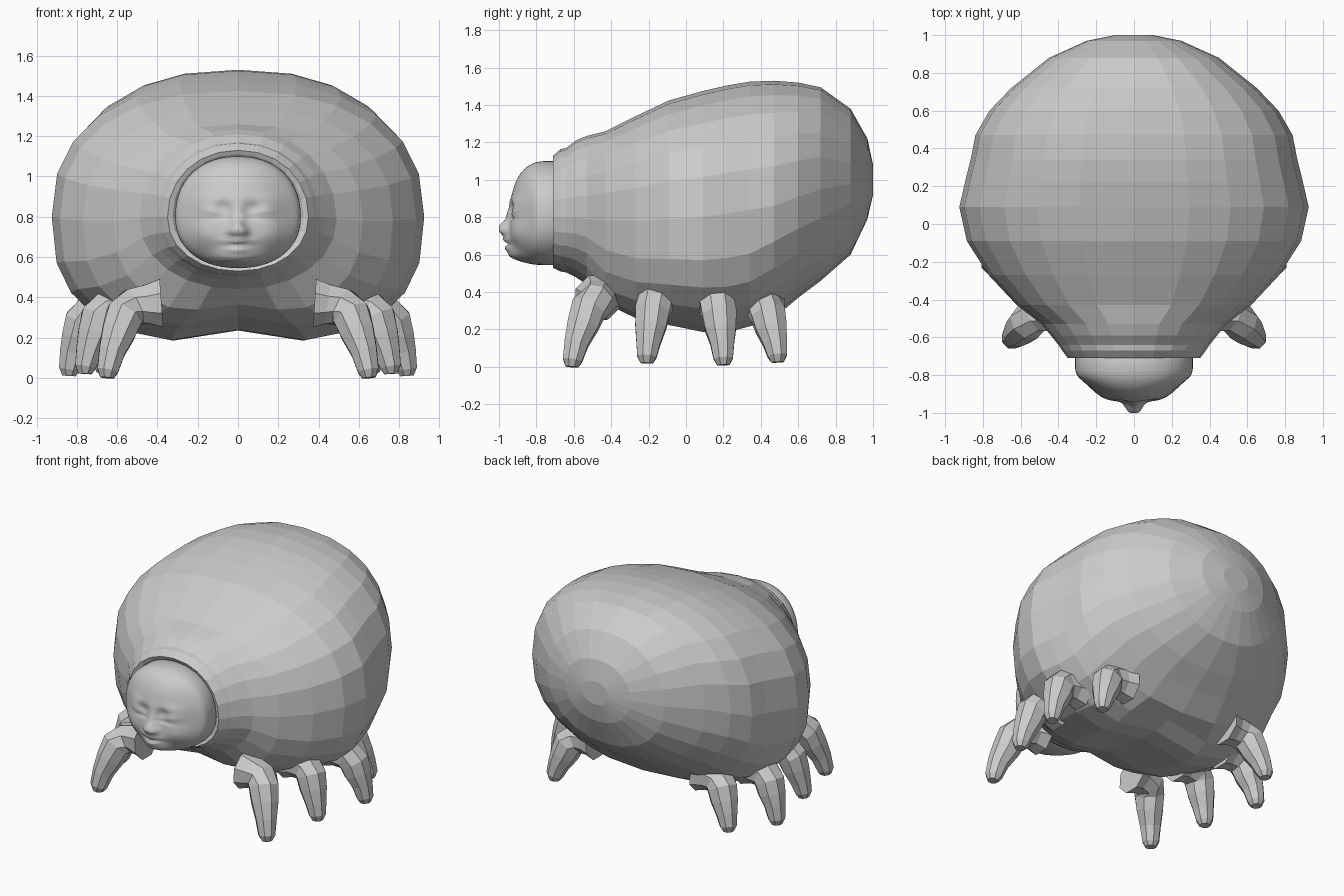
import bpy, bmesh, math
from mathutils import Vector

if "Cube" in bpy.data.objects:
    bpy.data.objects.remove(bpy.data.objects["Cube"])

skin = bpy.data.materials.new("grey skin")
skin.diffuse_color = (0.6, 0.6, 0.6, 1)
skin.use_nodes = True
skin.node_tree.nodes["Principled BSDF"].inputs["Base Color"].default_value = skin.diffuse_color


def make(name, rings, cap_start=True, cap_end=True):
    """Skin a list of closed rings into one object."""
    bm = bmesh.new()
    rows = [[bm.verts.new(p) for p in ring] for ring in rings]
    n = len(rows[0])
    for a, b in zip(rows, rows[1:]):
        for i in range(n):
            j = (i + 1) % n
            bm.faces.new((a[i], a[j], b[j], b[i]))
    if cap_start:
        bm.faces.new(rows[0][::-1])
    if cap_end:
        bm.faces.new(rows[-1])
    bmesh.ops.recalc_face_normals(bm, faces=bm.faces[:])
    me = bpy.data.meshes.new(name)
    bm.to_mesh(me)
    bm.free()
    me.materials.append(skin)
    ob = bpy.data.objects.new(name, me)
    bpy.context.collection.objects.link(ob)
    return ob


def oval(i, n, hw, up, down, power, low_power=None):
    """Point on a squarish oval with different heights above and below."""
    a = 2 * math.pi * i / n
    c, s = math.cos(a), math.sin(a)
    p = low_power if low_power and s < 0 else power
    x = math.copysign(abs(c) ** (2 / p), c) * hw
    z = math.copysign(abs(s) ** (2 / p), s) * (up if s > 0 else down)
    return x, z


# Body: rings along y (y, half width, top, bottom, height of widest point)
sections = [
    (-0.66, 0.29, 1.07, 0.58, 0.80), (-0.70, 0.325, 1.11, 0.55, 0.80),
    (-0.71, 0.35, 1.13, 0.53, 0.80), (-0.67, 0.38, 1.165, 0.51, 0.80),
    (-0.64, 0.40, 1.17, 0.505, 0.80), (-0.59, 0.44, 1.21, 0.48, 0.80),
    (-0.53, 0.49, 1.235, 0.44, 0.79), (-0.43, 0.62, 1.26, 0.29, 0.78),
    (-0.27, 0.77, 1.34, 0.23, 0.78), (-0.09, 0.885, 1.425, 0.20, 0.79),
    (0.09, 0.925, 1.475, 0.165, 0.80), (0.22, 0.895, 1.505, 0.16, 0.82),
    (0.34, 0.865, 1.525, 0.19, 0.84),
    (0.47, 0.84, 1.53, 0.26, 0.86), (0.60, 0.765, 1.52, 0.37, 0.91),
    (0.72, 0.65, 1.495, 0.46, 0.95), (0.88, 0.45, 1.38, 0.60, 0.98),
    (0.97, 0.25, 1.22, 0.79, 1.0), (1.0, 0.10, 1.08, 0.92, 1.0),
]
SIDES = 24
rings = []
for y, hw, top, bot, mid in sections:
    power = 2.1 if y < -0.5 or y > 0.8 else 2.35
    low = 2.65 if -0.3 < y < 0.4 else power
    ring = []
    for i in range(SIDES):
        x, z = oval(i, SIDES, hw, top - mid, mid - bot, power, low)
        # Hollow along the middle of the belly
        if z < -0.3 and -0.45 < y < 0.45:
            z += 0.075 * max(0, 1 - abs(x) / 0.36)
        ring.append((x, y, mid + z))
    rings.append(ring)
make("body", rings)

# Face: domed disc with soft bumps (x, z, amount, spread x, spread z)
bumps = [
    (0, 0.735, 0.055, 0.026, 0.026), (0, 0.79, 0.022, 0.02, 0.045),
    (0, 0.678, 0.028, 0.045, 0.012), (0, 0.638, 0.028, 0.036, 0.013),
    (0, 0.658, -0.012, 0.05, 0.006), (0, 0.588, 0.06, 0.08, 0.03),
    (0, 0.66, 0.020, 0.08, 0.05),
]
for s in (-1, 1):
    bumps += [
        (s * 0.036, 0.725, 0.022, 0.015, 0.015),
        (s * 0.135, 0.825, 0.016, 0.05, 0.028),
        (s * 0.135, 0.795, -0.012, 0.055, 0.008),
        (s * 0.075, 0.84, -0.02, 0.03, 0.03),
        (s * 0.12, 0.885, 0.010, 0.07, 0.018),
        (s * 0.17, 0.71, 0.024, 0.06, 0.055),
    ]


def face_y(x, z, r):
    # Sides fall away faster than the brow
    y = -0.745 - 0.195 * max(0, 1 - r ** 2.4) ** (1 / 2.4)
    y += 0.75 * x * x * max(0, 1 - r ** 6)
    for bx, bz, amt, sx, sz in bumps:
        y -= amt * math.exp(-((x - bx) / sx) ** 2 / 2 - ((z - bz) / sz) ** 2 / 2)
    return max(y, -1.0)


N, ROWS = 56, 26
outline = [oval(i, N, 0.312, 0.30, 0.255, 2.2) for i in range(N)]
rings = [[(x, -0.6, 0.8 + z) for x, z in outline]]
for k in range(ROWS):
    r = math.cos(math.pi / 2 * k / ROWS)
    rings.append([(x * r, face_y(x * r, 0.8 + z * r, r), 0.8 + z * r)
                  for x, z in outline])
head = make("head", rings)
for p in head.data.polygons:
    p.use_smooth = True


def leg(name, path, radii, side):
    """Tapered eight-sided tube along a bent path."""
    pts = [Vector((x * side, y, z)) for x, y, z in path]
    rings = []
    for k, p in enumerate(pts):
        d = (pts[min(k + 1, len(pts) - 1)] - pts[max(k - 1, 0)]).normalized()
        u = Vector((0, 1, 0))
        u = (u - d * u.dot(d)).normalized()
        v = d.cross(u)
        rings.append([p + (u * math.cos(a) + v * math.sin(a)) * radii[k]
                      for a in (math.tau * (i + 0.5) / 8 for i in range(8))])
    make(name, rings)


# Legs: hip x, knee x, foot x, hip y, foot y, knee height, foot height
legs = {
    "front": (0.38, 0.555, 0.65, -0.47, -0.61, 0.34, 0.0),
    "second": (0.50, 0.68, 0.76, -0.16, -0.21, 0.33, 0.02),
    "third": (0.58, 0.76, 0.84, 0.165, 0.20, 0.31, 0.01),
    "rear": (0.40, 0.58, 0.67, 0.41, 0.49, 0.31, 0.025),
}
for label, (hx, kx, fx, hy, fy, kz, fz) in legs.items():
    def at(t, z):
        return (kx + (fx - kx) * t, hy + (fy - hy) * (0.3 + 0.7 * t), z)
    path = [(hx, hy, kz + 0.03), (hx + 0.4 * (kx - hx), hy, kz + 0.025),
            at(-0.35, kz + 0.01), at(0.1, kz - 0.03), at(0.4, kz * 0.66),
            at(0.75, 0.13), at(0.97, fz + 0.035), at(1, fz)]
    radii = [0.13, 0.105, 0.10, 0.10, 0.09, 0.07, 0.056, 0.036]
    for side, word in ((1, "right"), (-1, "left")):
        leg(f"{label}_leg_{word}", path, radii, side)
